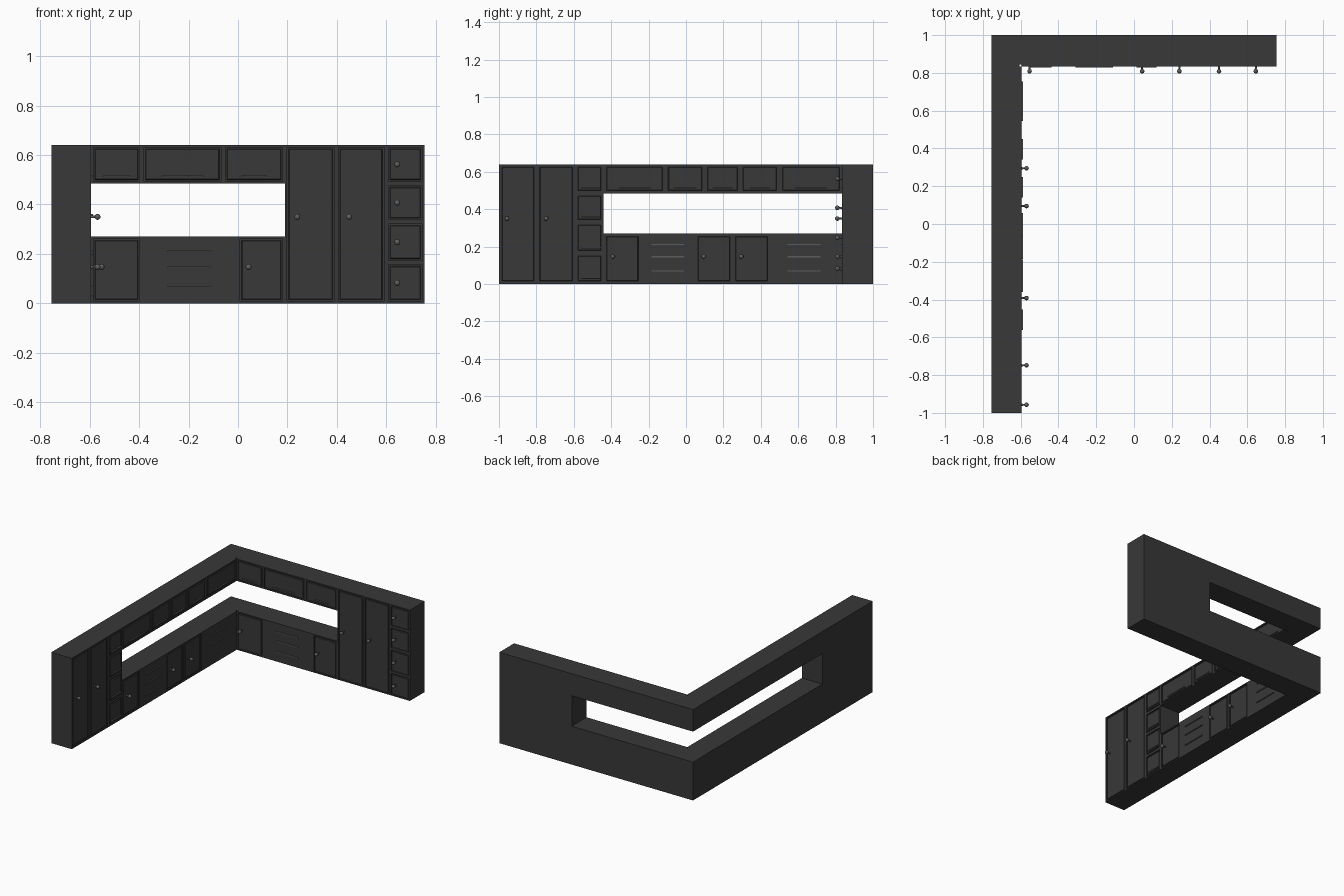
import bpy, bmesh
from mathutils import Vector, Matrix

if "Cube" in bpy.data.objects:
    bpy.data.objects.remove(bpy.data.objects["Cube"])

X0, X1, Y0, Y1 = -0.755, 0.755, -1.0, 1.0
FX, FY = -0.595, 0.835          # front planes of left and back wings
H, LOW, HIGH = 0.64, 0.27, 0.485
TL, TB = -0.44, 0.19            # where the tall units begin
D = 0.01                        # depth of the cabinet fronts


def material(name, v):
    m = bpy.data.materials.new(name)
    m.diffuse_color = (v, v, v, 1)
    m.use_nodes = True
    m.node_tree.nodes["Principled BSDF"].inputs["Base Color"].default_value = m.diffuse_color
    return m


dark = material("dark_cabinet", 0.04)
metal = material("dark_metal", 0.11)


def finish(bm, name, mat):
    bmesh.ops.recalc_face_normals(bm, faces=bm.faces)
    me = bpy.data.meshes.new(name)
    bm.to_mesh(me)
    bm.free()
    ob = bpy.data.objects.new(name, me)
    bpy.context.collection.objects.link(ob)
    me.materials.append(mat)
    return ob


def place(wing, u, z, d):
    """u runs along the wing, d points out of its front."""
    return Vector((FX + d, u, z)) if wing == "left" else Vector((u, FY - d, z))


def prism(name, pts, z0, z1):
    bm = bmesh.new()
    f = bm.faces.new([bm.verts.new((x, y, z0)) for x, y in pts])
    r = bmesh.ops.extrude_face_region(bm, geom=[f])
    vs = [g for g in r["geom"] if isinstance(g, bmesh.types.BMVert)]
    bmesh.ops.translate(bm, verts=vs, vec=(0, 0, z1 - z0))
    finish(bm, name, dark)


def rect(x0, x1, y0, y1):
    return [(x0, y0), (x1, y0), (x1, y1), (x0, y1)]


def front(name, wing, u0, u1, z0, z1, framed=True):
    """Cabinet front: flush rim, recessed groove, raised panel."""
    rings = [(0, -D), (0, 0)]
    if framed:
        rings += [(0.009, 0), (0.009, -0.008), (0.015, -0.008), (0.018, -0.002)]
    bm = bmesh.new()
    prev = None
    for i, d in rings:
        loop = [bm.verts.new(place(wing, u, z, d)) for u, z in
                rect(u0 + i, u1 - i, z0 + i, z1 - i)]
        if prev:
            for k in range(4):
                n = (k + 1) % 4
                bm.faces.new((prev[k], prev[n], loop[n], loop[k]))
        prev = loop
    bm.faces.new(prev)
    finish(bm, name, dark)


def knob(wing, u, z):
    bm = bmesh.new()
    bmesh.ops.create_uvsphere(bm, u_segments=16, v_segments=10, radius=0.012,
                              matrix=Matrix.Translation(place(wing, u, z, 0.026)))
    a, b = place(wing, u, z, -0.003), place(wing, u, z, 0.022)
    rot = (b - a).to_track_quat("Z", "Y").to_matrix().to_4x4()
    bmesh.ops.create_cone(bm, cap_ends=True, segments=12, radius1=0.006, radius2=0.004,
                          depth=(b - a).length,
                          matrix=Matrix.Translation((a + b) / 2) @ rot)
    for f in bm.faces:
        f.smooth = True
    finish(bm, "knob", metal)


def handle(wing, u0, u1, z):
    bm = bmesh.new()
    a, b = place(wing, u0, z - 0.003, -0.003), place(wing, u1, z + 0.003, 0.007)
    s = [abs(b[i] - a[i]) for i in range(3)]
    bmesh.ops.create_cube(bm, size=1, matrix=Matrix.Translation((a + b) / 2)
                          @ Matrix.Diagonal((*s, 1)))
    finish(bm, "bar_handle", metal)


# Carcasses: L-shaped base and wall bands, plus the tall end units
cx, cy = FX - D, FY + D
ell = [(X0, TL), (cx, TL), (cx, cy), (TB, cy), (TB, Y1), (X0, Y1)]
prism("base_carcass", ell, 0, LOW)
prism("wall_carcass", ell, HIGH, H)
prism("left_tall_carcass", rect(X0, cx, Y0, TL), 0, H)
prism("back_tall_carcass", rect(TB, X1, cy, Y1), 0, H)

# Tall doors
for wing, u0, u1, k in [("left", -1, -0.797, -0.957), ("left", -0.797, -0.592, -0.748),
                        ("back", 0.19, 0.398, 0.24), ("back", 0.398, 0.6, 0.45)]:
    front("tall_door", wing, u0, u1, 0, H)
    knob(wing, k, 0.35)

# Four-drawer columns
levels = [0, 0.165, 0.33, HIGH, H]
for i in range(4):
    z0, z1 = levels[i], levels[i + 1]
    front("column_drawer", "left", -0.592, TL, z0, z1)
    handle("left", -0.562, -0.453, z0 + 0.029)
    front("column_drawer", "back", 0.6, X1, z0, z1)
    knob("back", 0.645, (z0 + z1) / 2)

# Wall cupboards with low bar handles: start, end, handle half length
for wing, edges, halves in [
        ("left", [TL, -0.11, 0.1, 0.29, 0.5, FY], [0.086, 0.062, 0.054, 0.054, 0.087]),
        ("back", [FX, -0.39, -0.06, TB], [0.055, 0.085, 0.053])]:
    for u0, u1, h in zip(edges, edges[1:], halves):
        front("wall_cupboard", wing, u0, u1, HIGH, H)
        c = (u0 + u1) / 2
        handle(wing, c - h, c + h, 0.514)

# Base doors
for wing, u0, u1, k in [("left", TL, -0.24, -0.392), ("left", 0.05, 0.25, 0.095),
                        ("left", 0.25, 0.45, 0.295),
                        ("back", FX, -0.39, -0.553), ("back", 0, TB, 0.043)]:
    front("base_door", wing, u0, u1, 0, LOW)
    knob(wing, k, 0.147)

# Base drawer units with three bar handles
for wing, u0, u1, a, b in [("left", -0.24, 0.05, -0.185, -0.01),
                           ("left", 0.45, FY, 0.544, 0.718),
                           ("back", -0.39, 0, -0.285, -0.112)]:
    front("base_drawers", wing, u0, u1, 0, LOW, framed=False)
    for z in (0.07, 0.146, 0.211):
        handle(wing, a, b, z)
